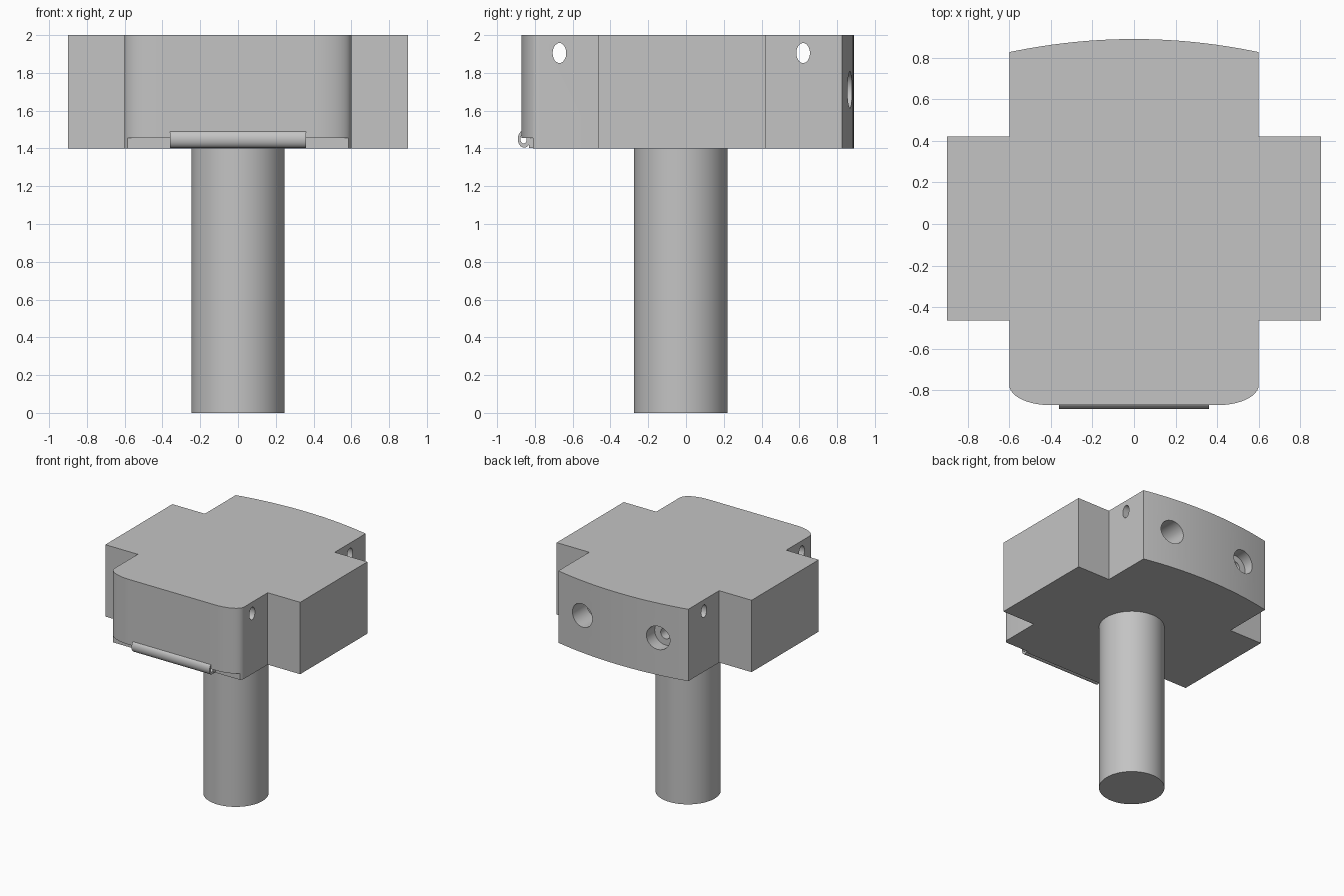
import bpy, bmesh, math
from mathutils import Matrix

if "Cube" in bpy.data.objects:
    bpy.data.objects.remove(bpy.data.objects["Cube"])

grey = bpy.data.materials.new("mid_grey")
grey.use_nodes = True
grey.diffuse_color = (0.55, 0.55, 0.55, 1)
grey.node_tree.nodes["Principled BSDF"].inputs["Base Color"].default_value = grey.diffuse_color


def finish(name, bm):
    bmesh.ops.recalc_face_normals(bm, faces=bm.faces)
    mesh = bpy.data.meshes.new(name)
    bm.to_mesh(mesh)
    bm.free()
    mesh.materials.append(grey)
    obj = bpy.data.objects.new(name, mesh)
    bpy.context.collection.objects.link(obj)
    return obj


def extrude(name, outline, low, high):
    bm = bmesh.new()
    face = bm.faces.new([bm.verts.new((x, y, low)) for x, y in outline])
    res = bmesh.ops.extrude_face_region(bm, geom=[face])
    top = [v for v in res["geom"] if isinstance(v, bmesh.types.BMVert)]
    bmesh.ops.translate(bm, verts=top, vec=(0, 0, high - low))
    return finish(name, bm)


def rod(name, axis, centre, radii, length, sides=48):
    """Elliptical rod; radii are given sideways and upright (x and y for a z rod)."""
    bm = bmesh.new()
    bmesh.ops.create_cone(bm, cap_ends=True, segments=sides, radius1=1, radius2=1, depth=length)
    turn = {"x": Matrix.Rotation(math.pi / 2, 4, "Y"),
            "y": Matrix.Rotation(math.pi / 2, 4, "X"),
            "z": Matrix.Identity(4)}[axis]
    scale = {"x": (1, radii[0], radii[1]), "y": (radii[0], 1, radii[1]),
             "z": (radii[0], radii[1], 1)}[axis]
    m = Matrix.Translation(centre) @ Matrix.Diagonal((*scale, 1)) @ turn
    bmesh.ops.transform(bm, matrix=m, verts=bm.verts)
    return finish(name, bm)


def box(name, low, high):
    return extrude(name, [(low[0], low[1]), (high[0], low[1]), (high[0], high[1]), (low[0], high[1])],
                   low[2], high[2])


def cut(target, cutters):
    for c in cutters:
        mod = target.modifiers.new("cut", "BOOLEAN")
        mod.operation, mod.solver, mod.object = "DIFFERENCE", "EXACT", c
        bpy.context.view_layer.objects.active = target
        bpy.ops.object.modifier_apply(modifier=mod.name)
        bpy.data.objects.remove(c)


def smooth(obj):
    bpy.ops.object.select_all(action="DESELECT")
    obj.select_set(True)
    bpy.context.view_layer.objects.active = obj
    bpy.ops.object.shade_smooth_by_angle(angle=math.radians(30))


# Head: cross outline with rounded front corners and a bowed back
half = []
for i in range(13):
    a = math.pi / 2 * i / 12
    half.append((0.4 + 0.2 * math.sin(a), -0.775 - 0.097 * math.cos(a)))
half += [(0.6, -0.465), (0.9, -0.465), (0.9, 0.42), (0.6, 0.42)]
for i in range(12):
    x = 0.6 * (1 - i / 12)
    half.append((x, 0.89 - 0.063 * (x / 0.6) ** 2))
outline = half + [(0, 0.89)] + [(-x, y) for x, y in reversed(half)]
head = extrude("head_block", outline, 1.4, 2.0)

# Cross holes, back sockets and the front lower rebate
cutters = [rod("side_hole", "x", (0, y, 1.905), (0.036, 0.053), 1.6, 32) for y in (-0.67, 0.62)]
cutters += [
    rod("left_socket", "y", (0.35, 0.87, 1.71), (0.1, 0.097), 0.4),
    rod("right_socket", "y", (-0.35, 0.87, 1.71), (0.1, 0.097), 0.2),
    rod("pilot_hole", "y", (-0.35, 0.75, 1.71), (0.045, 0.045), 0.3, 32),
    box("rebate", (-0.7, -1.0, 1.3), (0.7, -0.81, 1.455)),
]
cut(head, cutters)
smooth(head)

# Round post under the head
post = rod("post", "z", (0, -0.027, 0.7), (0.247, 0.248), 1.4, 64)
smooth(post)

# Hollow hinge barrel and the leaf joining it to the rebate
barrel = rod("hinge_barrel", "x", (0, -0.857, 1.45), (0.033, 0.046), 0.72, 32)
cut(barrel, [rod("barrel_bore", "x", (0, -0.86, 1.45), (0.017, 0.024), 1.6, 32)])
smooth(barrel)
box("hinge_leaf", (-0.36, -0.832, 1.402), (0.36, -0.808, 1.452))
